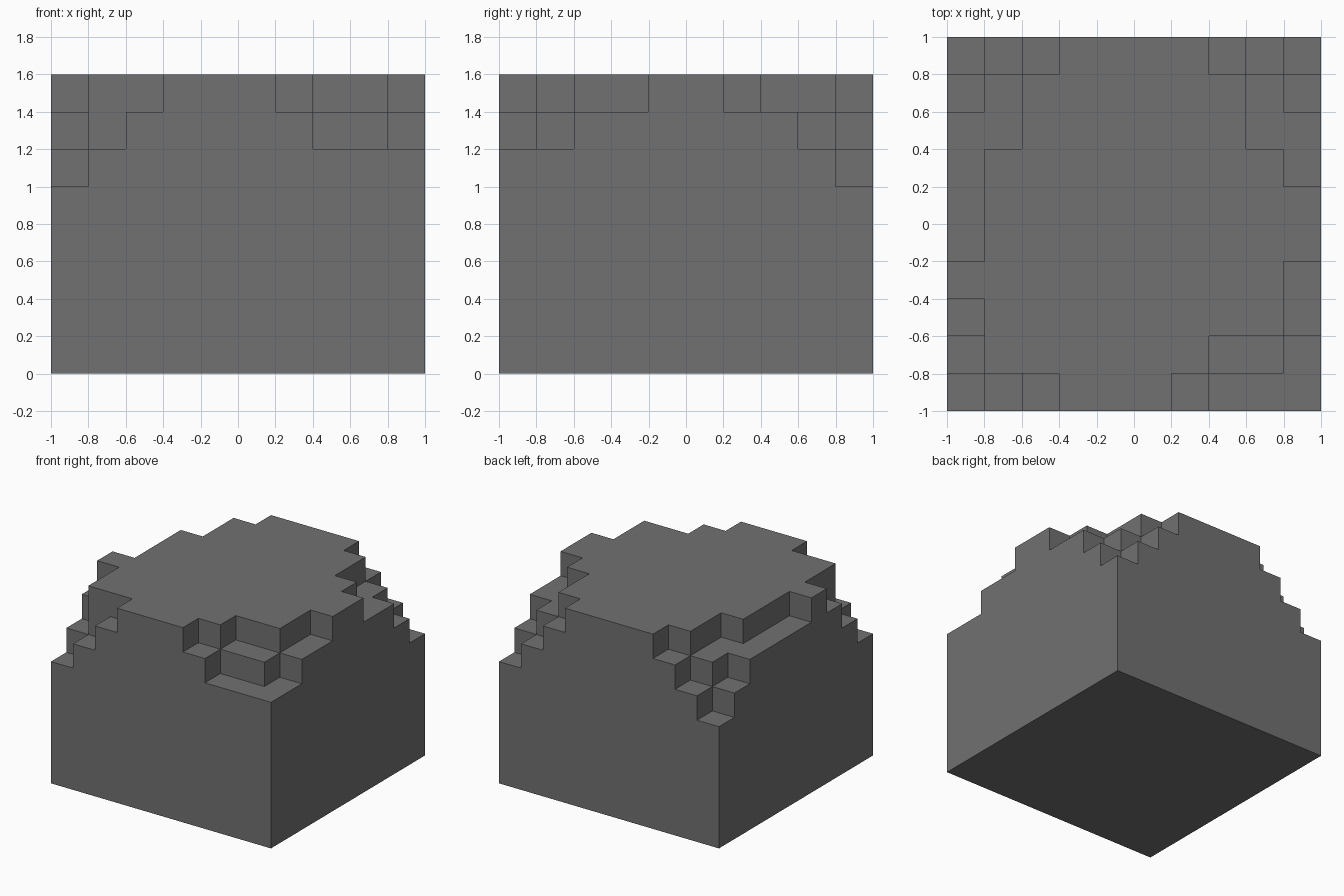
import bpy
import bmesh
import math

cube = bpy.data.objects.get("Cube")
if cube:
    bpy.data.objects.remove(cube, do_unlink=True)

COUNT, TOP, CELL = 10, 8, 0.2

# Steps cut into each corner: (cells along x, cells along y, height left)
stair = [step for n in (1, 2, 3) for step in ((n, 1, 4 + n), (1, n, 4 + n))]
corners = {
    (-1, -1): stair,
    (-1, 1): stair + [(2, 3, 7), (1, 6, 7)],
    (1, 1): stair + [(2, 3, 7), (1, 4, 7)],
    (1, -1): [(3, 1, 6), (1, 2, 6), (4, 1, 7), (3, 2, 7), (1, 4, 7)],
}


def height(i, j):
    """Number of blocks stacked on cell (i, j)."""
    if not (0 <= i < COUNT and 0 <= j < COUNT):
        return 0
    level = TOP
    for (sx, sy), steps in corners.items():
        a = i if sx < 0 else COUNT - 1 - i
        b = j if sy < 0 else COUNT - 1 - j
        for along_x, along_y, h in steps:
            if a < along_x and b < along_y:
                level = min(level, h)
    return level


def add_quad(bm, corners_of_face):
    half = COUNT * CELL / 2
    bm.faces.new([bm.verts.new((x * CELL - half, y * CELL - half, z * CELL))
                  for x, y, z in corners_of_face])


# Outer skin of the stacked blocks
bm = bmesh.new()
for i in range(COUNT):
    for j in range(COUNT):
        h = height(i, j)
        ring = [(i, j), (i + 1, j), (i + 1, j + 1), (i, j + 1)]
        add_quad(bm, [(x, y, h) for x, y in ring])
        add_quad(bm, [(x, y, 0) for x, y in reversed(ring)])
        neighbours = [(i, j - 1), (i + 1, j), (i, j + 1), (i - 1, j)]
        for k, cell in enumerate(neighbours):
            p, q = ring[k], ring[(k + 1) % 4]
            for z in range(height(*cell), h):
                add_quad(bm, [(*p, z), (*q, z), (*q, z + 1), (*p, z + 1)])

# Weld the skin and merge flat regions into single faces
bmesh.ops.remove_doubles(bm, verts=bm.verts, dist=CELL / 100)
bmesh.ops.dissolve_limit(bm, angle_limit=math.radians(1),
                         verts=bm.verts, edges=bm.edges)
bmesh.ops.recalc_face_normals(bm, faces=bm.faces)

mesh = bpy.data.meshes.new("stepped_rock")
bm.to_mesh(mesh)
bm.free()
rock = bpy.data.objects.new("stepped_rock", mesh)
bpy.context.collection.objects.link(rock)

# Stone colour
stone = bpy.data.materials.new("stone_grey")
stone.use_nodes = True
colour = (0.165, 0.165, 0.165, 1)
stone.diffuse_color = colour
stone.node_tree.nodes["Principled BSDF"].inputs["Base Color"].default_value = colour
mesh.materials.append(stone)
